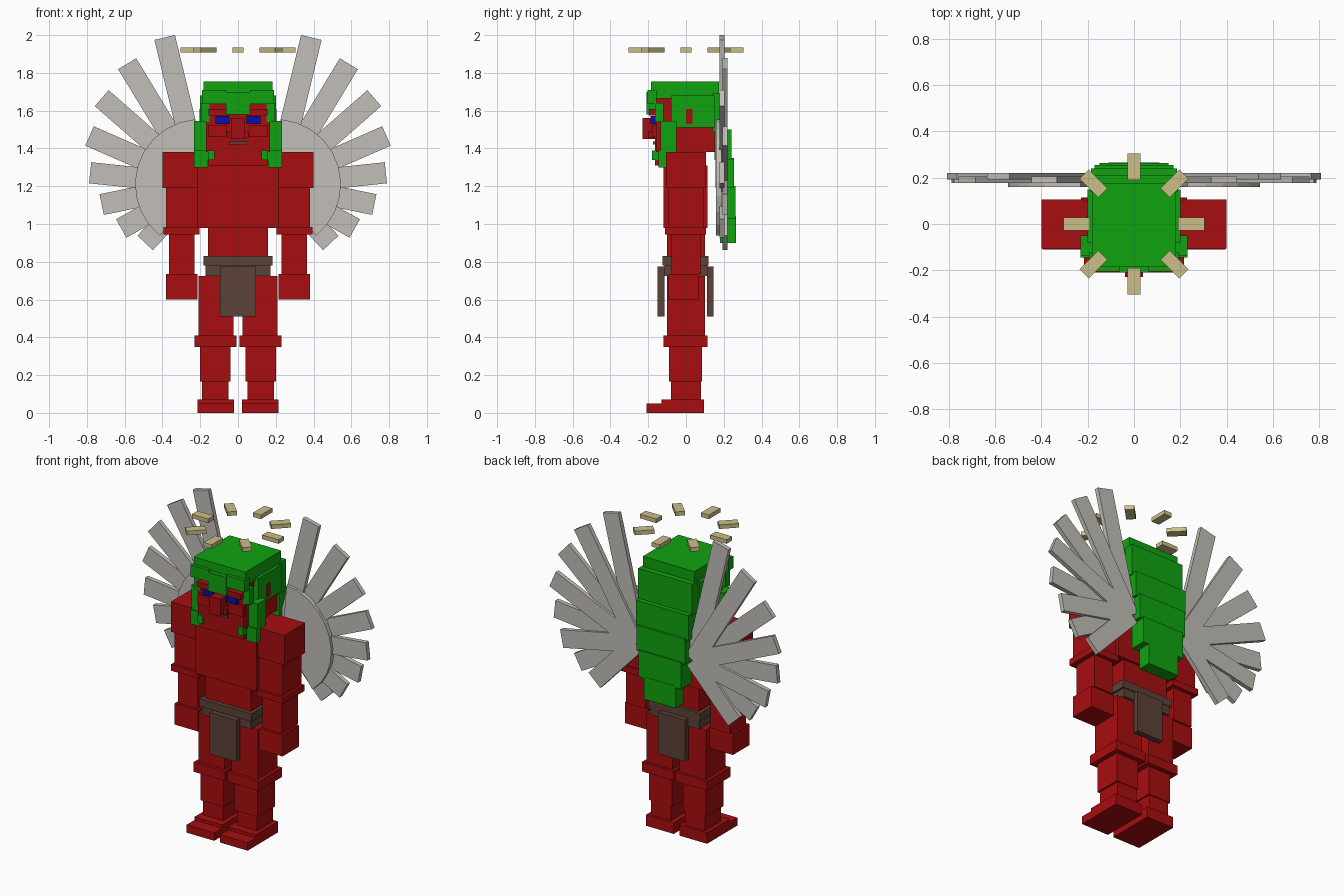
import bpy, bmesh, math
from mathutils import Matrix

if "Cube" in bpy.data.objects:
    bpy.data.objects.remove(bpy.data.objects["Cube"])


def material(name, rgb):
    m = bpy.data.materials.new(name)
    m.diffuse_color = (*rgb, 1)
    m.use_nodes = True
    m.node_tree.nodes["Principled BSDF"].inputs["Base Color"].default_value = m.diffuse_color
    return m


RED = material("red skin", (0.39, 0.004, 0.005))
GREEN = material("green hair", (0.005, 0.37, 0.005))
BLUE = material("blue eye", (0.004, 0.004, 0.38))
BROWN = material("brown cloth", (0.105, 0.055, 0.038))
TAN = material("pale gold", (0.60, 0.52, 0.25))
GREY = material("wing grey", (0.54, 0.52, 0.48))


def finish(name, bm, mat):
    bmesh.ops.recalc_face_normals(bm, faces=bm.faces)
    me = bpy.data.meshes.new(name)
    bm.to_mesh(me)
    bm.free()
    me.materials.append(mat)
    ob = bpy.data.objects.new(name, me)
    bpy.context.collection.objects.link(ob)
    return ob


def box(name, x, y, z, mat, matrix=None):
    """Box from (min, max) ranges, optionally transformed."""
    bm = bmesh.new()
    bmesh.ops.create_cube(bm, size=1)
    for v in bm.verts:
        for i, (a, b) in enumerate((x, y, z)):
            v.co[i] = (a + b) / 2 + v.co[i] * (b - a)
    if matrix:
        bm.transform(matrix)
    return finish(name, bm, mat)


def mid(name, hx, y, z, mat):
    return box(name, (-hx, hx), y, z, mat)


def pair(name, x, y, z, mat):
    for side, s in (("left", 1), ("right", -1)):
        box(f"{side}_{name}", sorted((s * x[0], s * x[1])), y, z, mat)


# Legs
pair("toes", (0.02, 0.215), (-0.21, -0.13), (0, 0.05), RED)
pair("foot", (0.02, 0.215), (-0.13, 0.095), (0, 0.07), RED)
pair("ankle", (0.05, 0.19), (-0.08, 0.08), (0.07, 0.165), RED)
pair("shin", (0.04, 0.20), (-0.09, 0.085), (0.165, 0.35), RED)
pair("knee", (0.008, 0.23), (-0.12, 0.115), (0.35, 0.41), RED)
pair("thigh", (0.025, 0.21), (-0.10, 0.10), (0.41, 0.725), RED)

# Torso
mid("pelvis", 0.165, (-0.10, 0.10), (0.70, 0.83), RED)
mid("waist", 0.16, (-0.10, 0.10), (0.83, 0.98), RED)
mid("chest", 0.215, (-0.12, 0.115), (0.98, 1.31), RED)
mid("upper_chest", 0.215, (-0.10, 0.10), (1.31, 1.378), RED)

# Arms
pair("shoulder", (0.215, 0.40), (-0.105, 0.105), (1.19, 1.38), RED)
pair("upper_arm", (0.215, 0.38), (-0.095, 0.095), (0.985, 1.19), RED)
pair("elbow", (0.205, 0.395), (-0.11, 0.105), (0.945, 0.985), RED)
pair("forearm", (0.23, 0.365), (-0.08, 0.08), (0.735, 0.945), RED)
pair("hand", (0.215, 0.38), (-0.095, 0.07), (0.60, 0.735), RED)

# Belt and loincloth
mid("belt", 0.183, (-0.125, 0.12), (0.78, 0.83), BROWN)
mid("lower_belt", 0.172, (-0.115, 0.115), (0.725, 0.78), BROWN)
mid("front_cloth", 0.094, (-0.15, -0.115), (0.51, 0.775), BROWN)
mid("back_cloth", 0.094, (0.11, 0.145), (0.51, 0.775), BROWN)

# Head and face
mid("head", 0.17, (-0.16, 0.16), (1.38, 1.67), RED)
mid("jaw", 0.155, (-0.165, 0.0), (1.31, 1.47), RED)
pair("cheek", (0.06, 0.16), (-0.18, -0.15), (1.46, 1.525), RED)
pair("eye", (0.045, 0.12), (-0.187, -0.15), (1.53, 1.572), BLUE)
pair("brow", (0.045, 0.155), (-0.195, -0.15), (1.575, 1.61), RED)
mid("nose", 0.038, (-0.23, -0.15), (1.45, 1.56), RED)
mid("nostrils", 0.058, (-0.20, -0.15), (1.455, 1.49), RED)
mid("mouth", 0.048, (-0.174, -0.15), (1.42, 1.437), BROWN)
pair("ear", (0.16, 0.205), (0.0, 0.035), (1.53, 1.61), RED)

# Hair: cap, fringe, side panels and locks
mid("hair_cap", 0.182, (-0.185, 0.175), (1.665, 1.755), GREEN)
mid("fringe", 0.063, (-0.21, -0.155), (1.58, 1.70), GREEN)
pair("side_fringe", (0.063, 0.19), (-0.205, -0.155), (1.635, 1.71), GREEN)
pair("temple_hair", (0.15, 0.195), (-0.165, -0.12), (1.54, 1.64), GREEN)
pair("side_hair", (0.16, 0.20), (-0.08, 0.15), (1.51, 1.68), GREEN)
pair("side_lock", (0.16, 0.232), (-0.135, -0.05), (1.38, 1.545), GREEN)
pair("lock_end", (0.16, 0.232), (-0.145, -0.10), (1.30, 1.39), GREEN)
pair("lock_tip", (0.125, 0.16), (-0.18, -0.12), (1.34, 1.39), GREEN)

# Back hair falls in tiers
tiers = [(0.19, 0.14, 0.21, 1.49, 1.69), (0.185, 0.15, 0.24, 1.34, 1.50),
         (0.17, 0.155, 0.255, 1.19, 1.35), (0.15, 0.16, 0.263, 1.03, 1.20),
         (0.11, 0.18, 0.265, 0.90, 1.04)]
for i, (hx, y0, y1, z0, z1) in enumerate(tiers):
    mid(f"back_hair_{i + 1}", hx, (y0, y1), (z0, z1), GREEN)

# Wings: eight feathers and a covert fan radiating from a hub
for side, s in (("left", 1), ("right", -1)):
    mirror = Matrix.Diagonal((s, 1, 1, 1)) @ Matrix.Translation((0.20, 0, 1.21))
    for i in range(8):
        angle = math.radians(76.4 - 17.6 * i)
        y0 = 0.192 if i % 2 else 0.177
        box(f"{side}_feather_{i + 1}", (0, 0.80 - 0.0535 * i), (y0, y0 + 0.028),
            (-0.056, 0.056), GREY, mirror @ Matrix.Rotation(-angle, 4, 'Y'))
    bm = bmesh.new()
    ring = [bm.verts.new((0, 0.16, 0))]
    for i in range(11):
        a = math.radians(85 - 13.7 * i)
        ring.append(bm.verts.new((0.345 * math.cos(a), 0.16, 0.345 * math.sin(a))))
    face = bm.faces.new(ring)
    top = bmesh.ops.extrude_face_region(bm, geom=[face])["geom"]
    bmesh.ops.translate(bm, vec=(0, 0.027, 0),
                        verts=[g for g in top if isinstance(g, bmesh.types.BMVert)])
    bm.transform(mirror)
    finish(f"{side}_wing_fan", bm, GREY)

# Halo of eight separate blocks
for i in range(8):
    box(f"halo_block_{i + 1}", (0.19, 0.305), (-0.028, 0.028), (1.908, 1.934), TAN,
        Matrix.Rotation(i * math.pi / 4, 4, 'Z'))
